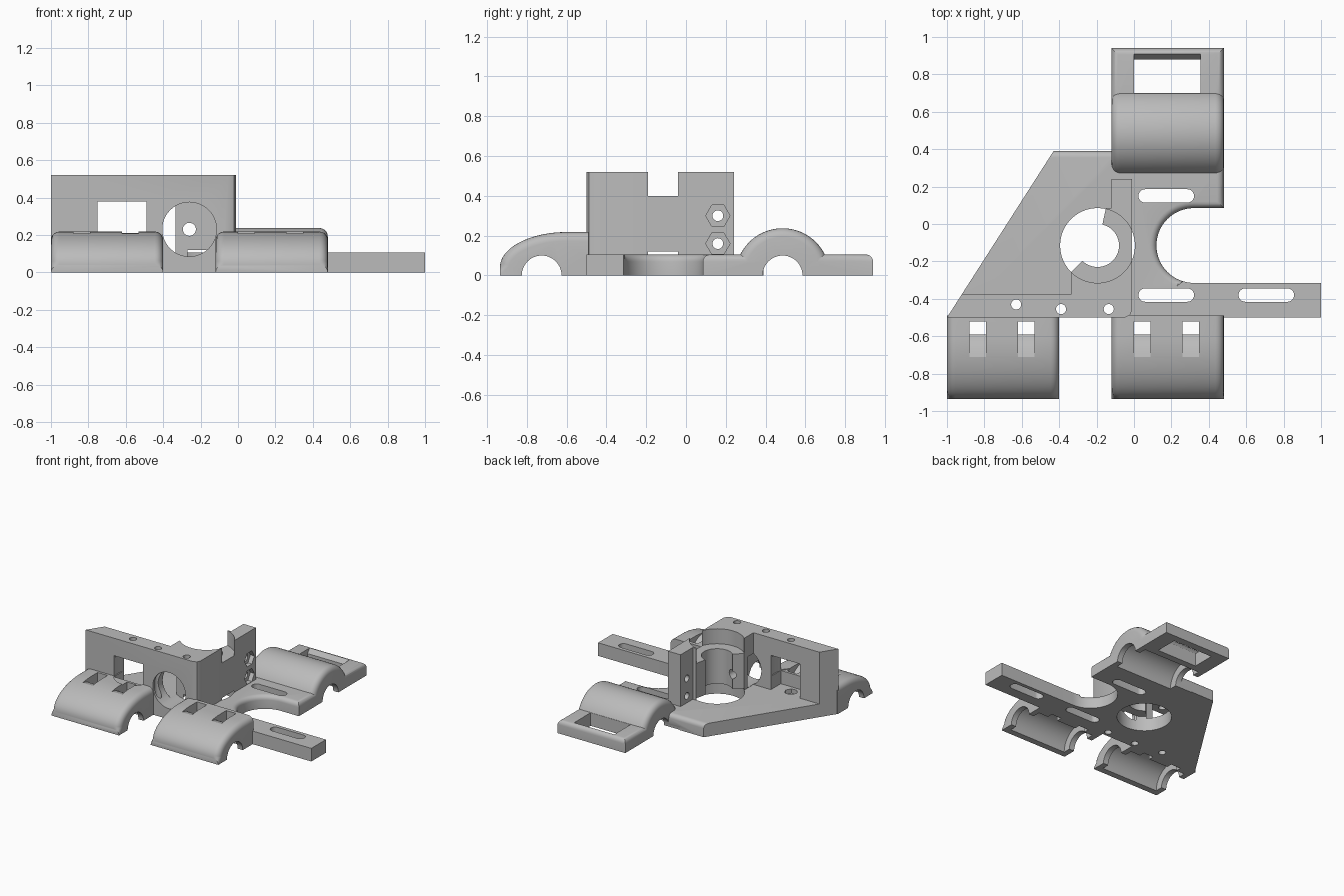
import bpy, bmesh, math

if "Cube" in bpy.data.objects:
    bpy.data.objects.remove(bpy.data.objects["Cube"])

grey = bpy.data.materials.new("plain grey")
grey.use_nodes = True
COLOUR = (0.5, 0.5, 0.5, 1)
grey.diffuse_color = COLOUR
grey.node_tree.nodes["Principled BSDF"].inputs["Base Color"].default_value = COLOUR

PLACE = {"x": lambda u, v, w: (w, u, v),
         "y": lambda u, v, w: (u, w, v),
         "z": lambda u, v, w: (u, v, w)}


def prism(name, pts, axis, lo, hi, bevel=0, pick=None):
    """Extrude a 2D outline along an axis, rounding the picked edges."""
    bm = bmesh.new()
    low, high = ([bm.verts.new(PLACE[axis](u, v, w)) for u, v in pts] for w in (lo, hi))
    bm.faces.new(low)
    bm.faces.new(high)
    n = len(pts)
    for i in range(n):
        j = (i + 1) % n
        bm.faces.new((low[i], low[j], high[j], high[i]))
    bmesh.ops.recalc_face_normals(bm, faces=bm.faces)
    if bevel:
        edges = [e for e in bm.edges if pick(e.verts[0].co, e.verts[1].co)]
        bmesh.ops.bevel(bm, geom=edges, offset=bevel, segments=5, profile=0.5,
                        affect="EDGES", clamp_overlap=False)
    mesh = bpy.data.meshes.new(name)
    bm.to_mesh(mesh)
    bm.free()
    mesh.materials.append(grey)
    obj = bpy.data.objects.new(name, mesh)
    bpy.context.collection.objects.link(obj)
    return obj


def arc(cu, cv, ru, rv, start, end, n):
    angles = [math.radians(start + (end - start) * i / n) for i in range(n + 1)]
    return [(cu + ru * math.cos(a), cv + rv * math.sin(a)) for a in angles]


def disc(cu, cv, r, n=48):
    return arc(cu, cv, r, r, 0, 360 - 360 / n, n - 1)


def rect(u0, u1, v0, v1):
    return [(u0, v0), (u1, v0), (u1, v1), (u0, v1)]


# Base plate with the rounded bay, side bar and rear frame
PLATE = 0.105
outline = [(-1, -0.5), (1, -0.5), (1, -0.315)]
outline += arc(0.32, -0.115, 0.2, 0.2, 270, 90, 32)
outline += [(0.48, 0.085), (0.48, 0.94), (-0.12, 0.94), (-0.12, 0.39), (-0.43, 0.39)]


def plate_rim(a, b):
    return min(a.z, b.z) > 0.1 and min(a.y, b.y) > -0.31


plate = prism("carriage_body", outline, "z", 0, PLATE, 0.035, plate_rim)


# Three bearing holders with rounded ends
def holder_ends(a, b):
    return abs(a.x - b.x) < 1e-5 and max(a.z, b.z) > 0.001 and min(a.y, b.y) != max(a.y, b.y)


front_profile = [(-0.49, 0), (-0.49, 0.218)]
front_profile += arc(-0.6, 0.04, 0.335, 0.178, 90, 180, 24) + [(-0.935, 0)]
rear_profile = arc(0.485, 0, 0.237, 0.237, 0, 180, 48)
solids = []
holders = (("front_right_holder", front_profile, -1.0, -0.725),
           ("front_left_holder", front_profile, -0.12, -0.725),
           ("rear_holder", rear_profile, -0.12, 0.485))
for name, profile, x, y in holders:
    solids.append(prism(name, profile, "x", x, x + 0.6, 0.045, holder_ends))

# Upright wall, side arm and nozzle collar
upright = [(-1, -0.5), (-0.05, -0.5), (-0.022, -0.488), (-0.01, -0.46), (-0.01, 0.24),
           (-0.12, 0.24), (-0.12, 0.085), (-0.15, 0.085), (-0.175, -0.03),
           (-0.195, -0.115), (-0.335, -0.255), (-0.335, -0.375), (-0.92, -0.375)]
solids.append(prism("upright_wall", upright, "z", 0.04, 0.52))

cutters = []


def cut(*args):
    cutters.append(prism("cutter", *args))


# Bearing pockets and rod grooves
for name, profile, x, y in holders:
    cut(disc(y, 0, 0.16), "x", x + 0.045, x + 0.555)
    cut(disc(y, 0, 0.1), "x", x - 0.1, x + 0.7)

# Strap slots in the front holders
strap = [(-0.52, -0.1), (-0.59, -0.1), (-0.59, 0.145), (-0.62, 0.175),
         (-0.66, 0.197), (-0.71, 0.208), (-0.71, 0.3), (-0.52, 0.3)]
for x in (-1.0, -0.12):
    for offset in (0.12, 0.38):
        cut(strap, "x", x + offset, x + offset + 0.088)

# Nozzle bore: wide at the bottom and top, narrow in the collar
for r, lo, hi in ((0.2, -0.1, 0.12), (0.115, 0.0, 0.5), (0.2, 0.4, 0.6)):
    cut(disc(-0.195, -0.115, r, 64), "z", lo, hi)

# Wall window, shallow relief and round front recess with its screw hole
cut(rect(-0.75, -0.49, PLATE, 0.38), "y", -0.5, -0.3)
cut(disc(-0.62, -0.44, 0.14), "z", 0.211, 0.36)
cut(disc(-0.26, 0.23, 0.145), "y", -0.56, -0.3)
cut(disc(-0.26, 0.23, 0.035, 24), "y", -0.4, 0.1)

# Vertical screw holes and a nut pocket
for x, y in ((-0.63, -0.43), (-0.39, -0.455), (-0.135, -0.455)):
    cut(disc(x, y, 0.027, 24), "z", -0.1, 0.6)
cut(disc(-0.63, -0.43, 0.05, 6), "z", 0.07, 0.13)

# Side screw holes with hexagonal nut pockets
for z in (0.16, 0.3):
    cut(disc(0.16, z, 0.027, 24), "x", -0.2, 0.1)
    cut(disc(0.16, z, 0.061, 6), "x", -0.045, 0.05)

# Long slots in the plate
for x, y in ((0.06, 0.15), (0.06, -0.38), (0.595, -0.38)):
    slot = arc(x, y, 0.036, 0.036, 90, 270, 12) + arc(x + 0.225, y, 0.036, 0.036, -90, 90, 12)
    cut(slot, "z", -0.1, 0.2)

# Rear frame opening with a sloped upper lip
cut([(0.7, -0.1), (0.88, -0.1), (0.88, 0.07), (0.92, 0.12), (0.7, 0.12)], "x", 0.0, 0.355)

# Join the solids, then carve
bpy.context.view_layer.objects.active = plate
plate.select_set(True)
for operation, helpers in (("UNION", solids), ("DIFFERENCE", cutters)):
    for helper in helpers:
        helper.hide_render = True
        mod = plate.modifiers.new("shape", "BOOLEAN")
        mod.operation = operation
        mod.solver = "EXACT"
        mod.object = helper
        bpy.ops.object.modifier_apply(modifier=mod.name)
for helper in solids + cutters:
    bpy.data.objects.remove(helper)

bpy.ops.object.shade_smooth_by_angle(angle=math.radians(30))
